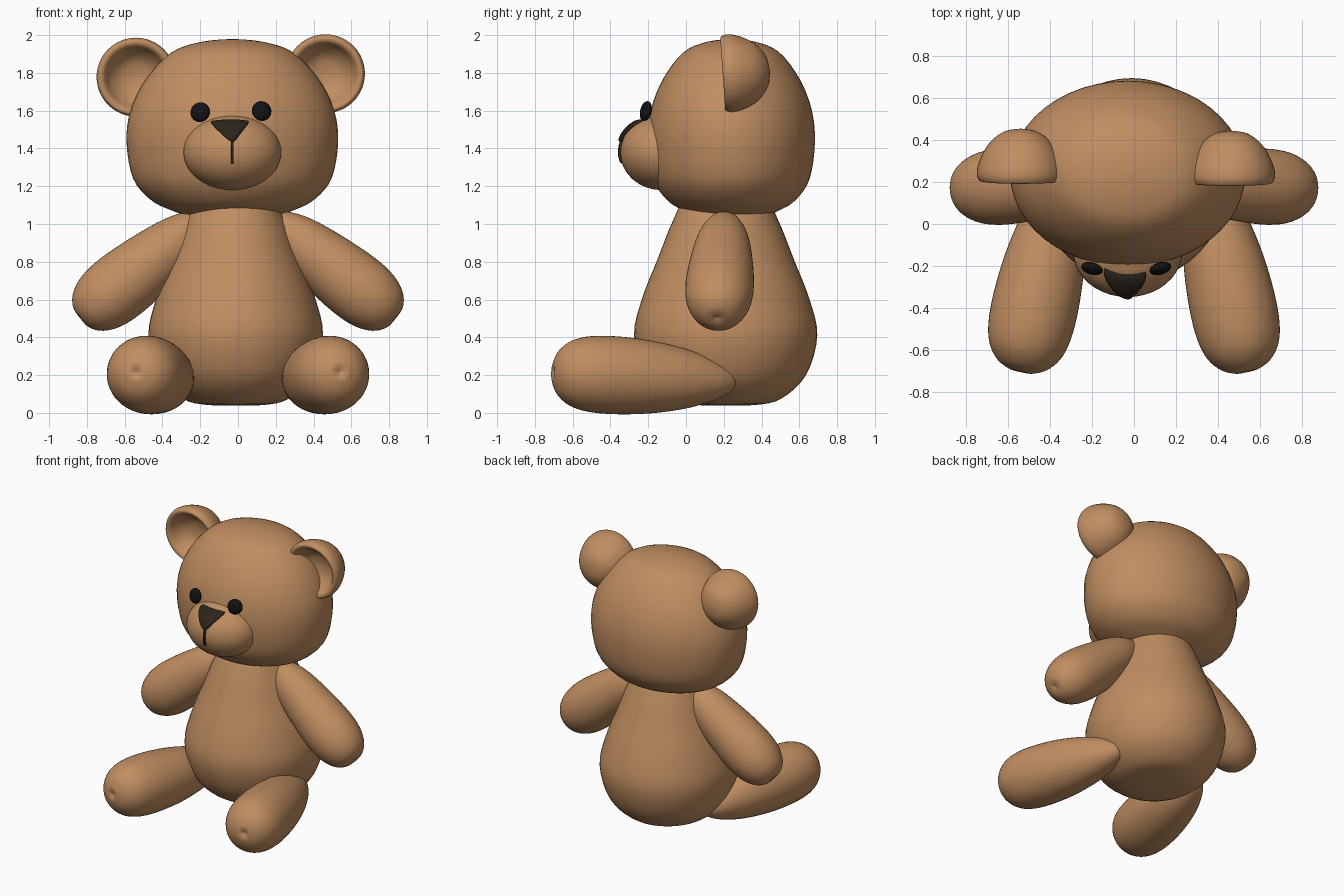
import bpy, bmesh, math
from mathutils import Vector, Matrix

if "Cube" in bpy.data.objects:
    bpy.data.objects.remove(bpy.data.objects["Cube"])


def material(name, col):
    m = bpy.data.materials.new(name)
    m.diffuse_color = (*col, 1)
    m.use_nodes = True
    m.node_tree.nodes["Principled BSDF"].inputs["Base Color"].default_value = m.diffuse_color
    return m


FUR = material("fur", (0.53, 0.27, 0.12))
EYE = material("eye_black", (0.006, 0.006, 0.007))
NOSE = material("nose_dark", (0.025, 0.018, 0.012))


def smooth_path(pts, n=4, closed=False):
    """Catmull-Rom curve through 2D points."""
    p = [Vector(q) for q in pts]
    k = len(p)
    get = (lambda i: p[i % k]) if closed else (lambda i: p[max(0, min(k - 1, i))])
    out = []
    for i in range(k if closed else k - 1):
        a, b, c, d = (get(i + j) for j in (-1, 0, 1, 2))
        for s in range(n):
            t = s / n
            out.append(0.5 * (2 * b + (c - a) * t + (2 * a - 5 * b + 4 * c - d) * t * t
                              + (3 * b - a - 3 * c + d) * t ** 3))
    return out if closed else out + [p[-1]]


def finish(name, bm, mat):
    bmesh.ops.recalc_face_normals(bm, faces=bm.faces)
    me = bpy.data.meshes.new(name)
    bm.to_mesh(me)
    bm.free()
    me.polygons.foreach_set("use_smooth", [True] * len(me.polygons))
    me.materials.append(mat)
    ob = bpy.data.objects.new(name, me)
    bpy.context.collection.objects.link(ob)
    return ob


def lathe(name, profile, matrix, mat=FUR, seg=48):
    """Spin (radius, height) points about local z, then place with matrix."""
    bm = bmesh.new()
    rings = [[bm.verts.new((max(r, 0) * math.cos(2 * math.pi * i / seg),
                            max(r, 0) * math.sin(2 * math.pi * i / seg), h))
              for i in range(seg)] for r, h in smooth_path(profile)]
    for a, b in zip(rings, rings[1:]):
        for i in range(seg):
            j = (i + 1) % seg
            bm.faces.new((a[i], a[j], b[j], b[i]))
    bmesh.ops.remove_doubles(bm, verts=bm.verts, dist=1e-5)
    bm.transform(matrix)
    return finish(name, bm, mat)


def limb(name, start, end, profile):
    """Lathe whose axis runs from start to end; heights are fractions."""
    a, b = Vector(start), Vector(end)
    d = b - a
    m = Matrix.Translation(a) @ d.to_track_quat('Z', 'Y').to_matrix().to_4x4()
    return lathe(name, [(r, h * d.length) for r, h in profile], m)


def ellipsoid(name, loc, size, mat, rot=None):
    bm = bmesh.new()
    m = Matrix.Translation(loc) @ (rot or Matrix()) @ Matrix.Diagonal((*size, 1))
    bmesh.ops.create_uvsphere(bm, u_segments=40, v_segments=24, radius=1, matrix=m)
    return finish(name, bm, mat)


# Body: pear-shaped
body = [(0, .04), (.15, .042), (.28, .075), (.405, .2), (.462, .41), (.42, .61),
        (.345, .81), (.265, 1.02), (.2, 1.12), (0, 1.16)]
lathe("body", body, Matrix.Translation((-.012, .21, 0)) @ Matrix.Diagonal((1, 1.05, 1, 1)))

# Head: wide, with flatter underside
head = [(0, 1.035), (.22, 1.045), (.33, 1.075), (.435, 1.13), (.525, 1.24), (.56, 1.43),
        (.54, 1.6), (.46, 1.765), (.32, 1.91), (.16, 1.965), (0, 1.98)]
lathe("head", head, Matrix.Translation((-.03, .24, 0)) @ Matrix.Diagonal((1, .79, 1, 1)))

# Ears: domes with a hollow front
ear = [(0, -.25), (.08, -.235), (.15, -.18), (.195, -.1), (.209, -.04), (.2, -.006),
       (.185, 0), (.165, -.012), (.135, -.06), (.08, -.105), (0, -.12)]
for side, x, y, z in (("left", -.54, .205, 1.775), ("right", .463, .195, 1.793)):
    lathe(side + "_ear", ear, Matrix.Translation((x, y, z)) @ Matrix.Rotation(math.radians(94), 4, 'X'))

# Muzzle
MC, MS = Vector((-.03, -.13, 1.38)), Vector((.26, .218, .2))
ellipsoid("muzzle", MC, MS, FUR)


def pad(name, outline, lift):
    """Rounded raised patch that follows the muzzle front."""
    bm = bmesh.new()
    cx = sum(p[0] for p in outline) / len(outline)
    cz = sum(p[1] for p in outline) / len(outline)
    rings = []
    for scale, off in ((1, -.04), (1, lift * .5), (.88, lift * .9), (.5, lift), (.02, lift)):
        ring = []
        for px, pz in outline:
            x, z = cx + (px - cx) * scale, cz + (pz - cz) * scale
            q = 1 - ((x - MC.x) / MS.x) ** 2 - ((z - MC.z) / MS.z) ** 2
            ring.append(bm.verts.new((x, MC.y - MS.y * math.sqrt(max(q, .15)) - off, z)))
        rings.append(ring)
    n = len(outline)
    for a, b in zip(rings, rings[1:]):
        for i in range(n):
            bm.faces.new((a[i], a[(i + 1) % n], b[(i + 1) % n], b[i]))
    bm.faces.new(rings[-1])
    bm.faces.new(rings[0])
    return finish(name, bm, NOSE)


# Nose and mouth line
nose = [(-.142, 1.535), (-.12, 1.549), (-.04, 1.553), (.04, 1.549), (.055, 1.535),
        (.01, 1.475), (-.018, 1.44), (-.042, 1.44), (-.085, 1.475)]
pad("nose", [tuple(p) for p in smooth_path(nose, 4, True)], .025)
zs = [1.45 - .013 * i for i in range(11)]
pad("mouth_line", [(-.037, z) for z in zs] + [(-.023, z) for z in reversed(zs)], .012)

# Eyes
for side, x, z, turn in (("left", -.2, 1.592, -16), ("right", .125, 1.598, 16)):
    rot = Matrix.Rotation(math.radians(turn), 4, 'Z') @ Matrix.Rotation(math.radians(-12), 4, 'X')
    ellipsoid(side + "_eye", (x, -.212, z), (.053, .028, .053), EYE, rot)

# Arms and legs: tapered, with a small dimple at the paw
arm = [(0, 0), (.05, .012), (.09, .06), (.135, .2), (.165, .42), (.181, .66),
       (.17, .82), (.13, .93), (.075, .985), (.03, .995), (0, .985)]
leg = [(0, 0), (.04, .008), (.08, .06), (.12, .15), (.16, .28), (.192, .46), (.206, .65),
       (.2, .8), (.172, .9), (.12, .965), (.06, .995), (.03, .997), (0, .985)]
for side, s in (("left", -1), ("right", 1)):
    limb(side + "_arm", (s * .175, .205, 1.025), (s * .838, .165, .5), arm)
    limb(side + "_leg", (s * .33, .26, .165), (s * .54, -.705, .217), leg)
